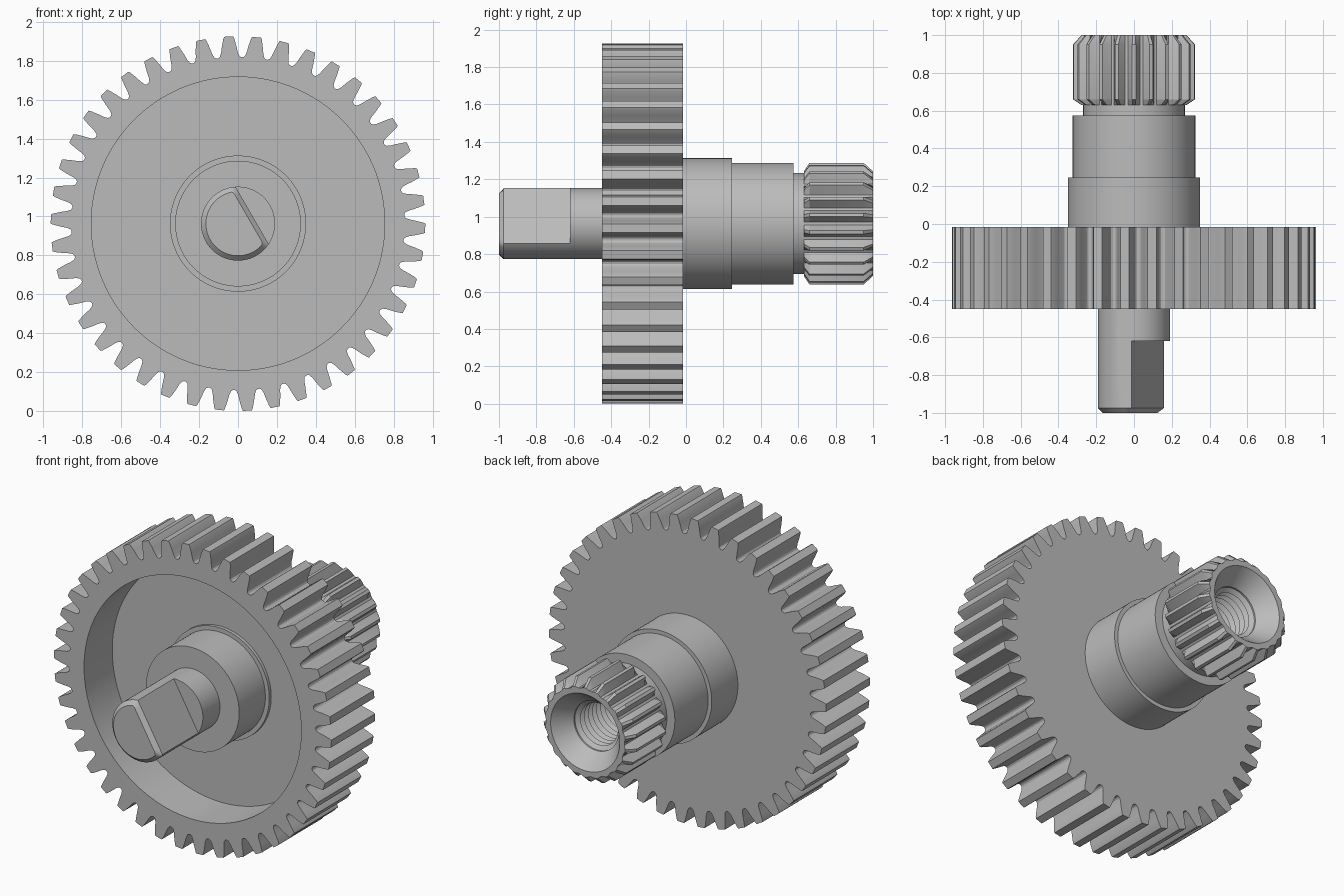
import bpy, bmesh
from math import cos, sin, radians, tau

cube = bpy.data.objects.get("Cube")
if cube:
    bpy.data.objects.remove(cube, do_unlink=True)

AXIS_Z = 0.963  # height of the shaft axis

steel = bpy.data.materials.new("plain_grey_steel")
steel.use_nodes = True
grey = (0.5, 0.5, 0.5, 1)
steel.diffuse_color = grey
steel.node_tree.nodes["Principled BSDF"].inputs["Base Color"].default_value = grey


def loft(name, angles, stations, closed=False):
    """Join rings around the y axis; each station is (y, radius or radii)."""
    bm = bmesh.new()
    rings = []
    for y, radius in stations:
        radii = radius if isinstance(radius, list) else [radius] * len(angles)
        rings.append([bm.verts.new((r * cos(a), y, AXIS_Z + r * sin(a)))
                      for a, r in zip(angles, radii)])
    pairs = list(zip(rings, rings[1:]))
    if closed:
        pairs.append((rings[-1], rings[0]))
    else:
        bm.faces.new(rings[0])
        bm.faces.new(rings[-1])
    n = len(angles)
    for a, b in pairs:
        for i in range(n):
            j = (i + 1) % n
            bm.faces.new((a[i], a[j], b[j], b[i]))
    bmesh.ops.recalc_face_normals(bm, faces=bm.faces)
    mesh = bpy.data.meshes.new(name)
    bm.to_mesh(mesh)
    bm.free()
    mesh.materials.append(steel)
    obj = bpy.data.objects.new(name, mesh)
    bpy.context.collection.objects.link(obj)
    bpy.ops.object.select_all(action='DESELECT')
    obj.select_set(True)
    bpy.context.view_layer.objects.active = obj
    bpy.ops.object.shade_smooth_by_angle(angle=radians(25))
    return obj


def toothed(count, tooth, phase=0.0):
    """Repeat a tooth outline of (pitch fraction, radius) around the axis."""
    angles = [phase + tau * (k + f) / count for k in range(count) for f, r in tooth]
    radii = [r for k in range(count) for f, r in tooth]
    return angles, radii


def circle(n):
    return [tau * i / n for i in range(n)]


# Spur gear with a deep recess in the front
half = [(0.16, 0.963), (0.195, 0.953), (0.27, 0.915), (0.33, 0.88), (0.39, 0.862), (0.46, 0.856)]
tooth = [(-f, r) for f, r in reversed(half)] + half
angles, teeth = toothed(42, tooth, radians(84.3))
loft("spur_gear", angles, [
    (-0.45, teeth), (-0.015, teeth), (-0.015, 0.3),
    (-0.17, 0.3), (-0.17, 0.754), (-0.45, 0.754)], closed=True)

# Stepped hub, bored at the back for the splined end
loft("stepped_hub", circle(96), [
    (-0.45, 0.323), (-0.19, 0.323), (-0.19, 0.35), (0.245, 0.35),
    (0.245, 0.325), (0.575, 0.325), (0.575, 0.262), (0.1, 0.262)])

# Front shaft with one flat and a bevelled tip
ring = circle(96)


def flatted(radius, distance):
    return [min(radius, distance / max(cos(a - radians(30)), 0.01)) for a in ring]


loft("flatted_shaft", ring, [
    (-1, flatted(0.165, 0.06)), (-0.975, flatted(0.19, 0.084)),
    (-0.62, flatted(0.19, 0.084)), (-0.62, 0.19), (-0.3, 0.19)])

# Splined end with bevelled teeth, countersink and threaded hole
spline = [(-0.1, 0.325), (0.1, 0.325), (0.4, 0.272), (0.6, 0.272)]
angles, teeth = toothed(22, spline, radians(90))
bevel = [min(r, 0.28) for r in teeth]
stations = [(0.12, 0.27), (0.63, 0.27), (0.63, bevel), (0.66, teeth),
            (0.95, teeth), (1, bevel), (1, 0.24), (0.89, 0.155)]
pitch = 0.04
for i in range(15):
    y = 0.88 - i * pitch
    stations += [(y, 0.155), (y - pitch / 2, 0.13)]
loft("splined_end", angles, stations)
